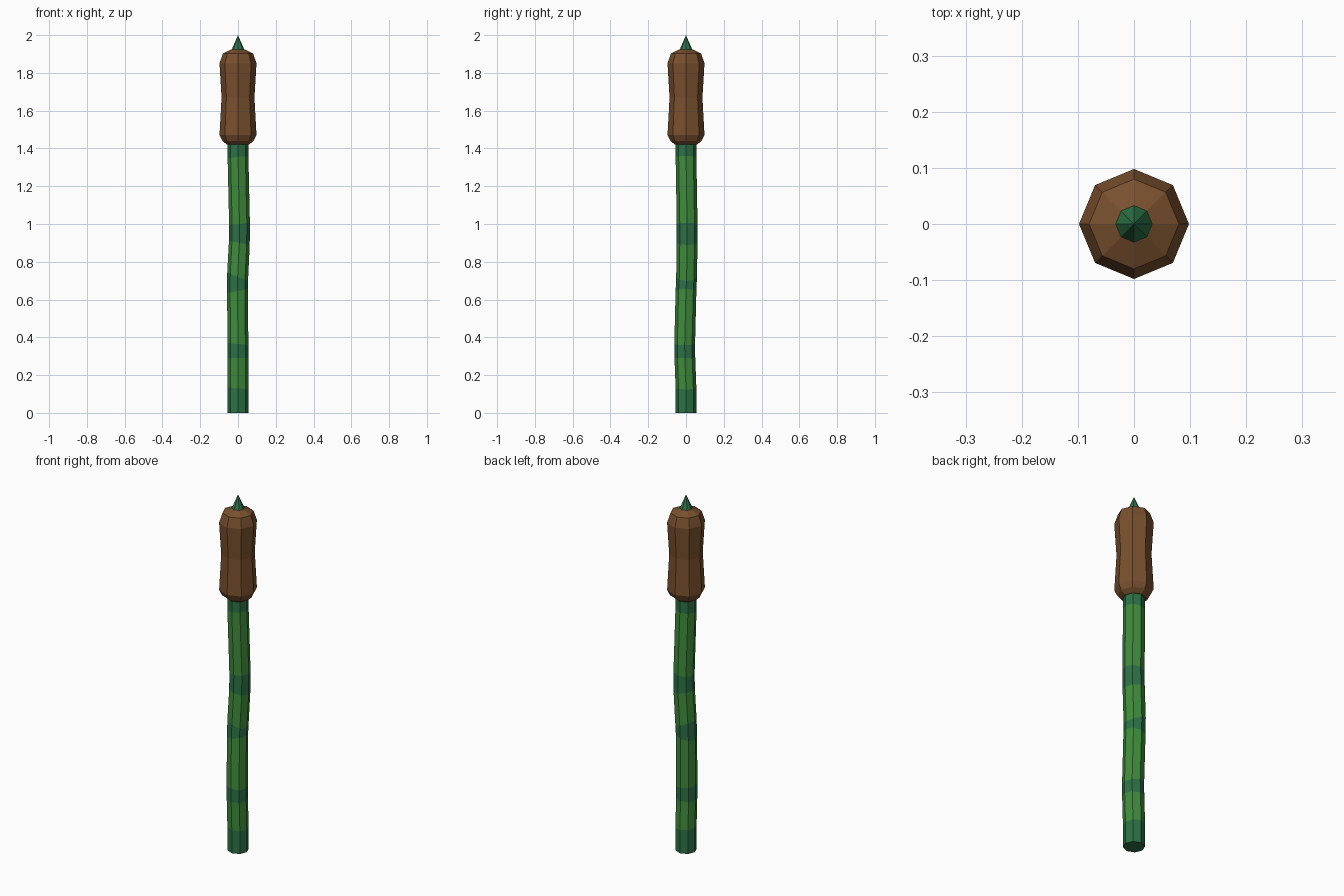
import bpy, bmesh, math

if "Cube" in bpy.data.objects:
    bpy.data.objects.remove(bpy.data.objects["Cube"])

SIDES = 8


def material(name, rgb):
    m = bpy.data.materials.new(name)
    m.diffuse_color = (*rgb, 1)
    m.use_nodes = True
    m.node_tree.nodes["Principled BSDF"].inputs["Base Color"].default_value = m.diffuse_color
    return m


leaf = material("leaf green", (0.051, 0.262, 0.045))
band = material("band green", (0.026, 0.165, 0.062))
brown = material("seed brown", (0.19, 0.08, 0.027))


def loft(name, rings, mats, rule=lambda i: 0):
    """Octagonal loft through rings of (z, radius, x, y, tilt)."""
    bm = bmesh.new()
    loops = []
    for z, r, x, y, tilt in rings:
        if r == 0:
            loops.append([bm.verts.new((x, y, z))])
            continue
        loop = []
        for k in range(SIDES):
            a = 2 * math.pi * k / SIDES
            dx, dy = r * math.cos(a), r * math.sin(a)
            loop.append(bm.verts.new((x + dx, y + dy, z + tilt * dx)))
        loops.append(loop)
    for i, (a, b) in enumerate(zip(loops, loops[1:])):
        for k in range(SIDES):
            n = (k + 1) % SIDES
            verts = (a[k], a[n], b[n], b[k]) if len(b) > 1 else (a[k], a[n], b[0])
            bm.faces.new(verts).material_index = rule(i)
    # end caps
    bm.faces.new(loops[0][::-1]).material_index = rule(0)
    if len(loops[-1]) > 1:
        bm.faces.new(loops[-1]).material_index = rule(len(loops) - 2)
    bmesh.ops.recalc_face_normals(bm, faces=bm.faces)
    me = bpy.data.meshes.new(name)
    bm.to_mesh(me)
    bm.free()
    for m in mats:
        me.materials.append(m)
    ob = bpy.data.objects.new(name, me)
    bpy.context.collection.objects.link(ob)
    return ob


# slightly crooked stalk, alternating dark joints and lighter segments
R = 0.055
loft("stalk", [
    (0.00, R, 0, 0, 0),
    (0.13, R, 0, 0, -0.1),
    (0.29, R, 0, -0.006, 0),
    (0.365, R, 0, -0.007, -0.1),
    (0.645, R, -0.003, 0, 0.2),
    (0.72, R, -0.002, 0.003, -0.4),
    (0.90, R, 0.007, 0.006, -0.2),
    (1.00, R, 0.008, 0.006, 0.1),
    (1.355, R, 0, 0, 0.1),
    (1.43, R, 0, 0, 0),
], [band, leaf], lambda i: i % 2)

# waisted seed head
loft("seed_head", [(z, r, 0, 0, 0) for z, r in (
    (1.42, 0.058), (1.44, 0.083), (1.47, 0.098), (1.67, 0.087),
    (1.85, 0.098), (1.903, 0.080), (1.925, 0.034))], [brown])

# pointed tip
loft("tip", [(1.92, 0.035, 0, 0, 0), (2.0, 0, 0, 0, 0)], [band])
